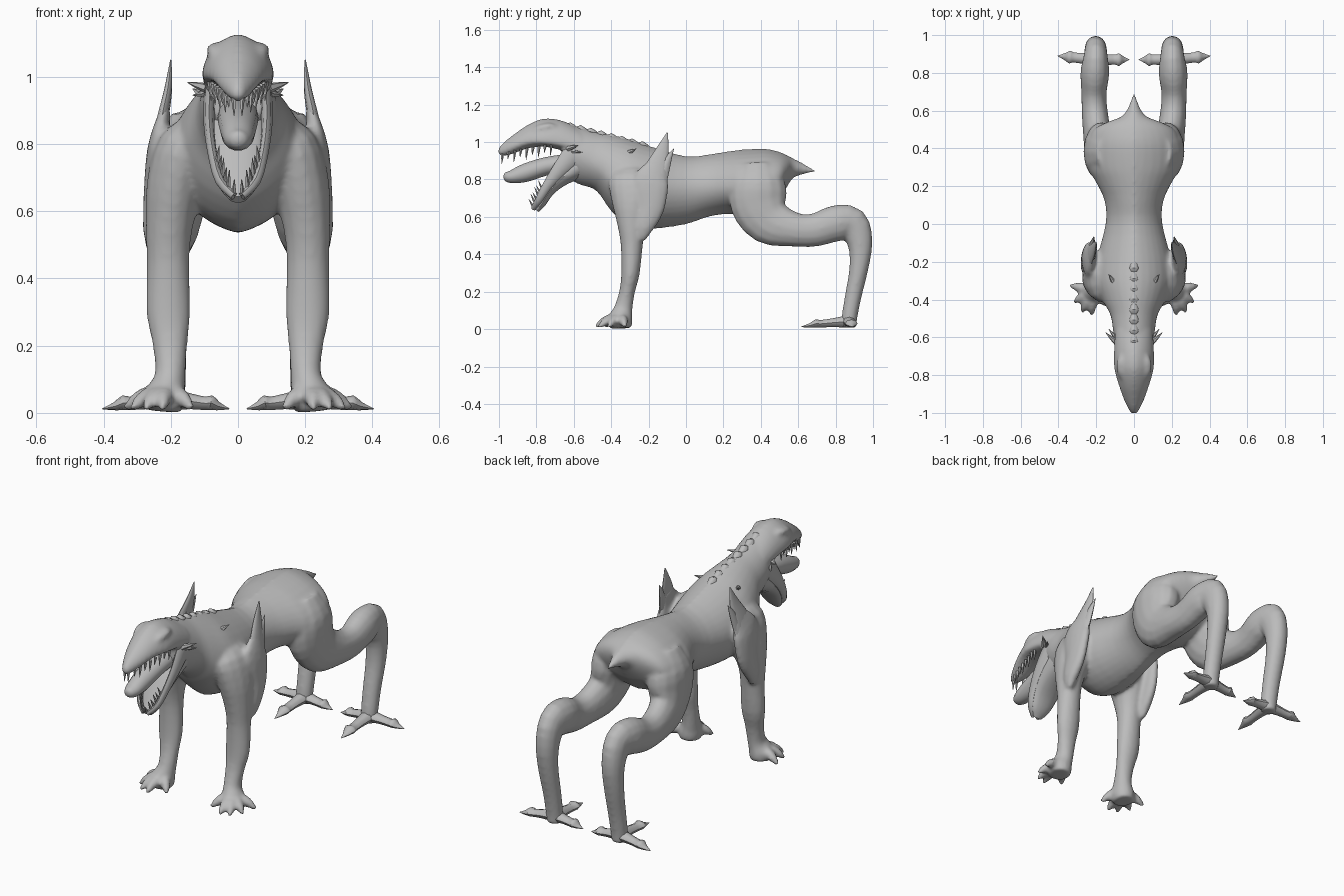
import bpy, bmesh, math
from mathutils import Vector

SKIN = bpy.data.materials.new("grey hide")
SKIN.diffuse_color = (0.5, 0.5, 0.5, 1)


def smooth_rows(rows, steps=3):
    """Catmull-Rom interpolation of control rows."""
    rows = [Vector(r) for r in rows]
    out = []
    for i in range(len(rows) - 1):
        p0, p1, p2 = rows[max(i - 1, 0)], rows[i], rows[i + 1]
        p3 = rows[min(i + 2, len(rows) - 1)]
        for k in range(steps):
            t = k / steps
            out.append(0.5 * (2 * p1 + (p2 - p0) * t + (2 * p0 - 5 * p1 + 4 * p2 - p3) * t * t
                              + (3 * p1 - p0 - 3 * p2 + p3) * t ** 3))
    return out + [rows[-1]]


def skin_rings(bm, rings):
    loops = [[bm.verts.new(p) for p in r] for r in rings]
    n = len(loops[0])
    for a, b in zip(loops, loops[1:]):
        for i in range(n):
            bm.faces.new((a[i], a[(i + 1) % n], b[(i + 1) % n], b[i]))
    bm.faces.new(loops[0][::-1])
    bm.faces.new(loops[-1])


def add_tube(bm, rows, sides=14, steps=3, both=False):
    """Tube along rows of x, y, z, sideways radius, other radius; both adds the mirrored twin."""
    rows = smooth_rows(rows, steps)
    rings = []
    for i, r in enumerate(rows):
        c = Vector(r[:3])
        t = (Vector(rows[min(i + 1, len(rows) - 1)][:3]) - Vector(rows[max(i - 1, 0)][:3])).normalized()
        ref = Vector((1, 0, 0)) if abs(t.x) < 0.75 else Vector((0, 1, 0))
        s = (ref - t * ref.dot(t)).normalized()
        n = t.cross(s)
        ra, rb = max(r[3], 0.001), max(r[4], 0.001)
        rings.append([c + s * ra * math.cos(a) + n * rb * math.sin(a)
                      for a in (2 * math.pi * k / sides for k in range(sides))])
    skin_rings(bm, rings)
    if both:
        skin_rings(bm, [[Vector((-p.x, p.y, p.z)) for p in ring] for ring in rings])


def add_hull(bm, rows, pinch=0.0, sides=32):
    """Body form along y from rows of y, top, bottom, half width, widest height."""
    rings = []
    for y, top, bot, w, mid in smooth_rows(rows):
        ring = []
        for k in range(sides):
            a = 2 * math.pi * k / sides
            s, c = math.sin(a), math.cos(a)
            v = (1 - pinch) * abs(s) + pinch * (1 - abs(c))  # pinch gives a soft keel
            ring.append((max(w, 0.001) * c, y, mid + (v * (top - mid) if s > 0 else -v * (mid - bot))))
        rings.append(ring)
    skin_rings(bm, rings)


def spike(bm, a, b, r, sides=6):
    a, b = Vector(a), Vector(b)
    add_tube(bm, [(*a, r, r), (*a.lerp(b, 0.5), r * 0.65, r * 0.65), (*b, 0.001, 0.001)], sides, 1)


def finish(name, bm, mirror=False, fuse=False):
    bmesh.ops.recalc_face_normals(bm, faces=bm.faces)
    me = bpy.data.meshes.new(name)
    bm.to_mesh(me)
    bm.free()
    me.materials.append(SKIN)
    ob = bpy.data.objects.new(name, me)
    bpy.context.collection.objects.link(ob)
    bpy.ops.object.select_all(action='DESELECT')
    ob.select_set(True)
    bpy.context.view_layer.objects.active = ob
    if mirror:
        ob.modifiers.new("mirror", 'MIRROR')
    if fuse:  # weld overlapping forms into one skin and soften the joins
        r = ob.modifiers.new("fuse", 'REMESH')
        r.mode, r.voxel_size, r.use_smooth_shade = 'VOXEL', 0.01, True
        s = ob.modifiers.new("soften", 'SMOOTH')
        s.factor, s.iterations = 0.5, 8
    else:
        bpy.ops.object.shade_smooth_by_angle(angle=math.radians(45))


# fused body, starting with torso, neck, rump and tail
bm = bmesh.new()
add_hull(bm, [(-.66, 1.10, .83, .085, .95), (-.58, 1.085, .775, .108, .93), (-.48, 1.055, .74, .125, .88),
              (-.40, 1.04, .63, .17, .80), (-.30, 1.015, .55, .205, .76), (-.18, .975, .535, .195, .75),
              (0, .925, .56, .15, .75), (.12, .935, .60, .155, .76), (.22, .95, .615, .2, .76),
              (.30, .96, .61, .245, .75), (.42, .965, .63, .25, .77), (.50, .948, .70, .215, .80),
              (.54, .93, .76, .14, .84), (.57, .915, .805, .065, .86), (.62, .89, .825, .03, .857),
              (.69, .85, .84, .006, .845)], .2)

# skull with upper jaw
add_hull(bm, [(-1.004, .965, .935, .015, .95), (-.98, .995, .925, .03, .955), (-.93, 1.035, .935, .054, .975),
              (-.85, 1.09, .965, .082, 1.0), (-.76, 1.127, .975, .106, 1.0), (-.66, 1.115, .955, .106, .99),
              (-.56, 1.07, .93, .1, .97)], .15)
add_tube(bm, [(.045, -.84, 1.04, .012, .012), (.062, -.79, 1.068, .026, .022), (.066, -.73, 1.083, .026, .02),
              (.05, -.68, 1.075, .012, .012)], both=True)

# front legs
add_tube(bm, [(.11, -.27, .85, .04, .08), (.16, -.275, .79, .08, .14), (.19, -.283, .67, .083, .115),
              (.205, -.29, .55, .07, .077), (.208, -.29, .45, .064, .06), (.207, -.297, .3, .066, .05),
              (.202, -.315, .2, .052, .042), (.202, -.335, .11, .046, .05), (.215, -.35, .055, .06, .065),
              (.22, -.35, .005, .055, .06)], both=True)

# front toes
for tx, ty in ((.34, -.325), (.32, -.415), (.277, -.468), (.225, -.485), (.135, -.435)):
    dx, dy = tx - .215, ty + .35
    add_tube(bm, [(.215 + dx * k, -.35 + dy * k, z, r, r) for k, z, r in
                  ((.15, .05, .034), (.55, .048, .027), (.8, .028, .02), (1, .012, .008))], 10, 2, True)

# hind legs: thigh back to the hock, then down to the foot
add_tube(bm, [(.13, .38, .87, .07, .10), (.165, .385, .77, .097, .15), (.175, .39, .67, .092, .155),
              (.19, .45, .575, .078, .13), (.207, .58, .532, .07, .093), (.212, .69, .53, .067, .09),
              (.207, .80, .565, .077, .098), (.203, .888, .56, .064, .092), (.203, .93, .46, .058, .068),
              (.203, .925, .33, .053, .052), (.2, .895, .18, .048, .045), (.2, .875, .07, .045, .043),
              (.2, .87, .008, .042, .04)], both=True)

# arm lobe under each fin
add_tube(bm, [(.25, -.237, .475, .015, .02), (.25, -.225, .54, .032, .05), (.245, -.19, .65, .036, .078),
              (.235, -.19, .78, .036, .1), (.224, -.16, .86, .022, .066), (.215, -.14, .91, .015, .04)], both=True)
finish("body", bm, fuse=True)

# forked fin blades
bm = bmesh.new()
add_tube(bm, [(.236, -.18, .79, .025, .085), (.225, -.155, .87, .018, .06), (.208, -.125, .96, .012, .034),
              (.2, -.1, 1.05, .002, .003)], 12)
add_tube(bm, [(.228, -.13, .82, .016, .035), (.218, -.1, .90, .012, .022), (.212, -.065, .965, .001, .001)], 8)
finish("fin_blade", bm, True)

# hanging lower jaw with its rims, and the tongue
bm = bmesh.new()
add_tube(bm, [(0, -.58, .87, .095, .07), (0, -.66, .81, .09, .045), (0, -.725, .74, .075, .025),
              (0, -.77, .67, .055, .02), (0, -.80, .635, .025, .014)])
add_tube(bm, [(.082, -.60, .94, .02, .06), (.086, -.675, .855, .016, .04), (.076, -.74, .77, .014, .026),
              (.054, -.787, .69, .014, .02), (.012, -.815, .645, .012, .014)], 8, both=True)
finish("lower_jaw", bm)
bm = bmesh.new()
add_tube(bm, [(0, -.62, .89, .06, .05), (0, -.75, .87, .06, .05), (0, -.86, .835, .052, .05),
              (0, -.93, .815, .042, .036), (0, -.965, .815, .026, .024), (0, -.975, .815, .008, .008)])
finish("tongue", bm)

# teeth along both jaws
bm = bmesh.new()
for i in range(9):
    t = i / 8
    x, y, z = .012 + .072 * t ** .7, -.98 + .26 * t, .945 + .045 * t
    spike(bm, (x, y, z), (x * .95, y - .005, z - .062 + .02 * (i % 2)), .009, 5)
for i in range(6):
    t = i / 5
    x, y, z = .012 + .05 * t ** .7, -.815 + .05 * t, .65 + .09 * t
    spike(bm, (x, y, z), (x * .9, y - .025, z + .045 + .01 * (i % 2)), .008, 5)
finish("teeth", bm, True)

# cheek horns and shoulder thorns
bm = bmesh.new()
spike(bm, (.09, -.63, .965), (.15, -.575, .983), .016)
spike(bm, (.09, -.61, .95), (.135, -.555, .945), .012)
spike(bm, (.09, -.33, .93), (.135, -.265, .965), .02)
finish("horns", bm, True)

# low bumps along the nape
bm = bmesh.new()
for i in range(8):
    y = -.62 + .055 * i
    z = 1.085 - .1 * i / 7
    add_tube(bm, [(0, y - .035, z - .01, .01, .008), (0, y, z, .025, .02), (0, y + .04, z - .02, .01, .008)], 8, 2)
finish("nape_ridge", bm)

# hind claws: one forward, one to each side
bm = bmesh.new()
for tx, ty in ((.205, .615), (.405, .89), (.025, .87)):
    dx, dy = tx - .2, ty - .87
    add_tube(bm, [(.2 + dx * k, .87 + dy * k, z, r, q) for k, z, r, q in
                  ((.05, .04, .036, .032), (.35, .034, .028, .023), (.6, .028, .027, .02),
                   (.68, .03, .034, .022), (.8, .02, .02, .013), (1, .012, .001, .001))], 8, 2)
finish("hind_claws", bm, True)
